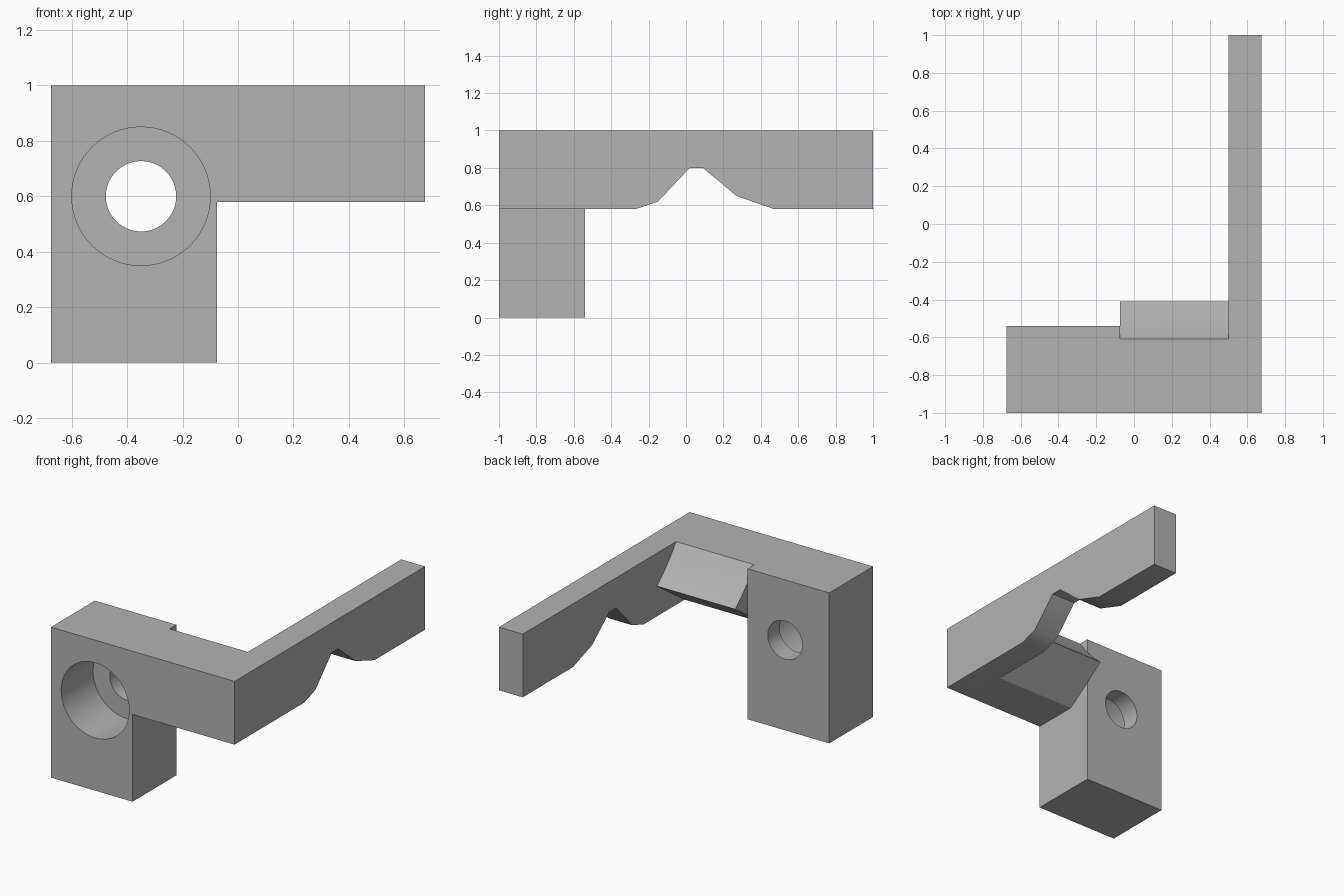
import bpy
import bmesh
from math import pi, radians

cube = bpy.data.objects.get("Cube")
if cube:
    bpy.data.objects.remove(cube, do_unlink=True)

grey = bpy.data.materials.new("plain_grey")
grey.use_nodes = True
color = (0.45, 0.45, 0.45, 1)
grey.diffuse_color = color
grey.node_tree.nodes["Principled BSDF"].inputs["Base Color"].default_value = color


def extrude_profile(name, profile, x0, x1):
    """Solid made by sweeping a (y, z) profile from x0 to x1."""
    bm = bmesh.new()
    face = bm.faces.new([bm.verts.new((x0, y, z)) for y, z in profile])
    swept = bmesh.ops.extrude_face_region(bm, geom=[face])["geom"]
    verts = [v for v in swept if isinstance(v, bmesh.types.BMVert)]
    bmesh.ops.translate(bm, verts=verts, vec=(x1 - x0, 0, 0))
    bmesh.ops.recalc_face_normals(bm, faces=bm.faces)
    mesh = bpy.data.meshes.new(name)
    bm.to_mesh(mesh)
    bm.free()
    mesh.materials.append(grey)
    obj = bpy.data.objects.new(name, mesh)
    bpy.context.collection.objects.link(obj)
    return obj


def bore(name, radius, y0, y1):
    """Round cutter along y through the hole centre."""
    bpy.ops.mesh.primitive_cylinder_add(
        vertices=64, radius=radius, depth=y1 - y0,
        location=(-0.35, (y0 + y1) / 2, 0.6), rotation=(pi / 2, 0, 0))
    obj = bpy.context.object
    obj.name = name
    obj.data.materials.append(grey)
    return obj


def combine(target, other, operation):
    """Apply a boolean and remove the other object."""
    bpy.context.view_layer.objects.active = target
    mod = target.modifiers.new(operation, "BOOLEAN")
    mod.operation = operation
    mod.solver = "EXACT"
    mod.object = other
    bpy.ops.object.modifier_apply(modifier=mod.name)
    bpy.data.objects.remove(other, do_unlink=True)


# Mounting block, cross beam with hooked back, and notched side arm
FRONT, UNDER = -1, 0.58
bracket = extrude_profile("bracket", [(FRONT, 0), (-0.54, 0), (-0.54, 1), (FRONT, 1)],
                          -0.675, -0.075)
beam = extrude_profile("cross_beam", [
    (FRONT, UNDER), (-0.70, UNDER), (-0.41, 0.78), (-0.48, 0.845),
    (-0.55, 0.92), (-0.61, 1), (FRONT, 1)], -0.075, 0.5)
arm = extrude_profile("side_arm", [
    (FRONT, UNDER), (-0.27, UNDER), (-0.15, 0.62), (0.02, 0.80), (0.09, 0.80),
    (0.27, 0.65), (0.47, UNDER), (1, UNDER), (1, 1), (FRONT, 1)], 0.5, 0.675)
combine(bracket, beam, "UNION")
combine(bracket, arm, "UNION")

# Counterbored screw hole
combine(bracket, bore("counterbore", 0.25, -1.1, -0.665), "DIFFERENCE")
combine(bracket, bore("through_hole", 0.127, -0.9, -0.4), "DIFFERENCE")

bpy.ops.object.select_all(action="DESELECT")
bracket.select_set(True)
bpy.context.view_layer.objects.active = bracket
bpy.ops.object.shade_smooth_by_angle(angle=radians(30))
